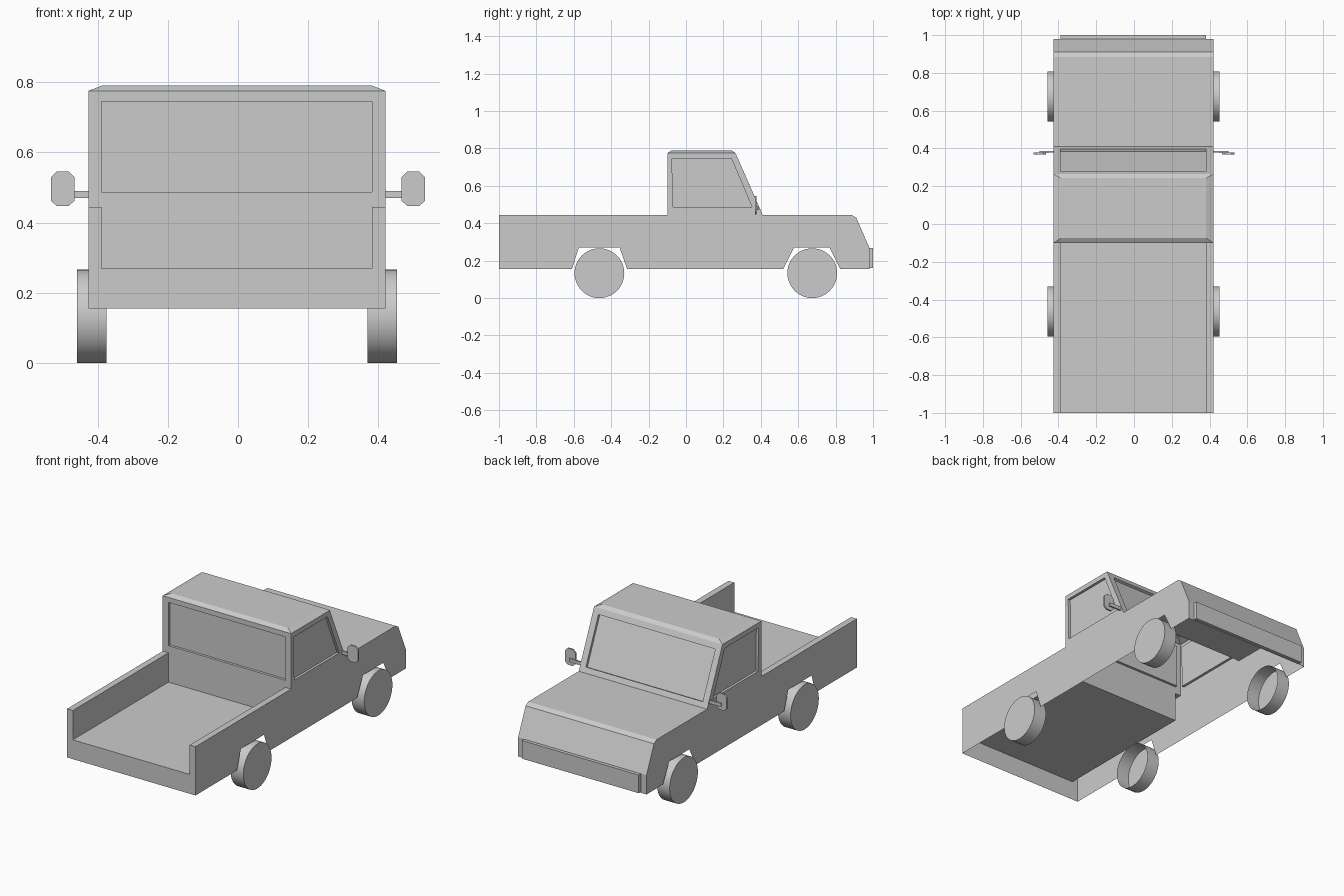
import bpy, bmesh, math
from mathutils import Vector

if "Cube" in bpy.data.objects:
    bpy.data.objects.remove(bpy.data.objects["Cube"])

CX = -0.003          # slight sideways offset of body and wheels
W, IN = 0.423, 0.385  # half width of body, half width of bed and windows


def make(name, faces, x=CX):
    """Build an object from a list of point polygons, welding shared corners."""
    bm = bmesh.new()
    for f in faces:
        bm.faces.new([bm.verts.new(p) for p in f])
    bmesh.ops.remove_doubles(bm, verts=bm.verts, dist=1e-5)
    bmesh.ops.recalc_face_normals(bm, faces=bm.faces)
    me = bpy.data.meshes.new(name)
    bm.to_mesh(me)
    bm.free()
    ob = bpy.data.objects.new(name, me)
    ob.location.x = x
    bpy.context.collection.objects.link(ob)
    return ob


def strip(profile, hw):
    """Sweep an open (y, z) profile across the width."""
    return [[(-hw, *a), (hw, *a), (hw, *b), (-hw, *b)]
            for a, b in zip(profile, profile[1:])]


def window_panel(outer, inner, shift):
    """Panel with a recessed window pane."""
    back = [tuple(Vector(p) + Vector(shift)) for p in inner]
    faces = [back]
    n = len(outer)
    for i in range(n):
        j = (i + 1) % n
        faces.append([outer[i], outer[j], inner[j], inner[i]])
        faces.append([inner[i], inner[j], back[j], back[i]])
    return faces


def prism(loop, shift):
    """Closed prism from a polygon and an extrusion vector."""
    back = [tuple(Vector(p) + Vector(shift)) for p in loop]
    n = len(loop)
    return [loop, back] + [[loop[i], loop[(i + 1) % n], back[(i + 1) % n], back[i]]
                           for i in range(n)]


# Lower body: side panels with wheel arches, open underneath
side = [(-1, .155), (-.61, .155), (-.573, .27), (-.355, .27), (-.315, .155),
        (.52, .155), (.577, .27), (.768, .27), (.825, .155), (.98, .155),
        (.98, .27), (.91, .43), (.885, .445), (.41, .445), (-.1, .445), (-1, .445)]
body = [[(s * W, y, z) for y, z in side] for s in (-1, 1)]
# Bonnet and nose
body += strip([(.41, .445), (.885, .445), (.91, .43), (.98, .27), (.98, .155)], W)
# Bed floor and bulkhead
body += strip([(-1, .27), (-.1, .27), (-.1, .445)], IN)
# Tail end with low gate
body.append([(-W, -1, .155), (W, -1, .155), (W, -1, .445), (IN, -1, .445),
             (IN, -1, .27), (-IN, -1, .27), (-IN, -1, .445), (-W, -1, .445)])
# Bed rails and inner walls
for s in (-1, 1):
    body.append([(s * W, -1, .445), (s * W, -.1, .445), (s * IN, -.1, .445), (s * IN, -1, .445)])
    body.append([(s * IN, -1, .27), (s * IN, -.1, .27), (s * IN, -.1, .445), (s * IN, -1, .445)])
make("truck_body", body)

# Cab: side, rear and front panels with recessed windows
cab = []
out = [(-.1, .445), (-.1, .775), (.265, .775), (.41, .445)]
win = [(-.07, .487), (-.075, .745), (.243, .745), (.353, .487)]
for s in (-1, 1):
    cab += window_panel([(s * W, *p) for p in out], [(s * IN * W / IN, *p) for p in win],
                        (-s * .015, 0, 0))


def cross_panel(lo, hi, wlo, whi, shift):
    def rect(hw, a, b):
        return [(-hw, *a), (hw, *a), (hw, *b), (-hw, *b)]
    return window_panel(rect(W, lo, hi), rect(IN, wlo, whi), shift)


cab += cross_panel(out[0], out[1], (-.1, .487), (-.1, .745), (0, .015, 0))
cab += cross_panel(out[3], out[2], (.397, .475), (.279, .743), (0, -.014, -.006))
# Chamfered roof
low = [(-W, -.1, .775), (W, -.1, .775), (W, .265, .775), (-W, .265, .775)]
top = [(-IN, -.075, .79), (IN, -.075, .79), (IN, .243, .79), (-IN, .243, .79)]
cab += [top] + [[low[i], low[(i + 1) % 4], top[(i + 1) % 4], top[i]] for i in range(4)]
make("cab", cab)

# Front bumper plate
make("bumper", prism([(-IN, .98, .16), (IN, .98, .16), (IN, .98, .268), (-IN, .98, .268)],
                     (0, .02, 0)))

# Wheels: cups, closed outside and open inside
N, R = 48, .133
for label, y in (("front", .675), ("rear", -.463)):
    for s, hand in ((-1, "left"), (1, "right")):
        ring = [(y + R * math.cos(2 * math.pi * i / N), R + R * math.sin(2 * math.pi * i / N))
                for i in range(N)]
        faces = [[(s * .455, *p) for p in ring]]
        for a, b in zip(ring, ring[1:] + ring[:1]):
            faces.append([(s * .372, *a), (s * .372, *b), (s * .455, *b), (s * .455, *a)])
        wheel = make(f"{label}_{hand}_wheel", faces)
        for p in wheel.data.polygons:
            p.use_smooth = len(p.vertices) == 4

# Wing mirrors: octagonal plate on a short arm
plate = [(.482, .447), (.516, .447), (.533, .463), (.533, .528),
         (.516, .545), (.482, .545), (.465, .528), (.465, .463)]
for s, hand in ((-1, "left"), (1, "right")):
    make(f"{hand}_mirror", prism([(s * x, .368, z) for x, z in plate], (0, .01, 0)), 0)
    arm = [(s * .415, .378, .47), (s * .5, .376, .47), (s * .5, .376, .49), (s * .415, .378, .49)]
    make(f"{hand}_mirror_arm", prism(arm, (0, .01, 0)), 0)
